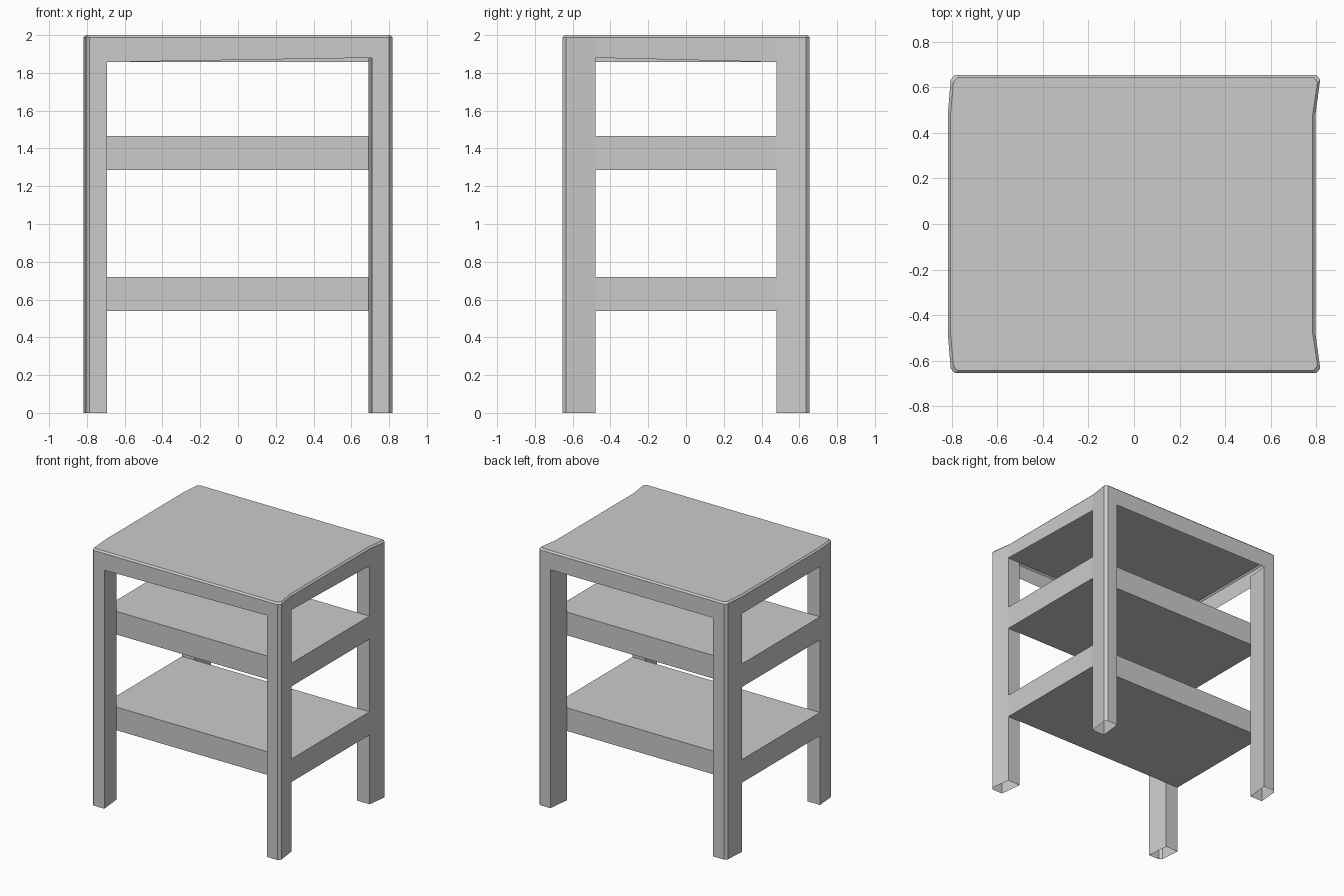
import bpy

if "Cube" in bpy.data.objects:
    bpy.data.objects.remove(bpy.data.objects["Cube"])

# Leg cross-sections at the front corners (slightly skewed, chamfered outside)
LEFT = [(-.818, -.48), (-.805, -.635), (-.787, -.655), (-.693, -.655), (-.71, -.48)]
RIGHT = [(.71, -.655), (.80, -.655), (.818, -.635), (.797, -.48), (.69, -.48)]
RAIL_Z = 1.857


def make(name, verts, faces):
    mesh = bpy.data.meshes.new(name)
    mesh.from_pydata(verts, [], faces)
    mesh.update()
    ob = bpy.data.objects.new(name, mesh)
    bpy.context.collection.objects.link(ob)
    return ob


def loft(name, rings, cap_bottom=False, cap_top=False):
    """Join stacked rings of equal length with quads."""
    n = len(rings[0])
    verts = [v for r in rings for v in r]
    faces = [(k * n + i, k * n + (i + 1) % n, (k + 1) * n + (i + 1) % n, (k + 1) * n + i)
             for k in range(len(rings) - 1) for i in range(n)]
    if cap_bottom:
        faces.append(tuple(reversed(range(n))))
    if cap_top:
        faces.append(tuple(range(len(verts) - n, len(verts))))
    return make(name, verts, faces)


def flip(pts):
    return [(x, -y) for x, y in reversed(pts)]


def rail_z(x, y):
    return 1.88 if x > 0 and y < 0 else RAIL_Z


# Four hollow, open-bottomed legs
legs = {"front_left_leg": LEFT, "front_right_leg": RIGHT,
        "back_left_leg": flip(LEFT), "back_right_leg": flip(RIGHT)}
for name, pts in legs.items():
    loft(name, [[(x, y, 0) for x, y in pts],
                [(x, y, rail_z(x, y)) for x, y in pts]])

# Table top: open shell with apron and a narrow top chamfer
front = LEFT[:4] + RIGHT[:4]
outline = front + flip(front)
C = .012


def inset(p):
    return p - C if p > 0 else p + C


loft("table_top", [[(x, y, rail_z(x, y)) for x, y in outline],
                   [(x, y, 2 - C) for x, y in outline],
                   [(inset(x), inset(y) if abs(y) > .5 else y, 2) for x, y in outline]],
     cap_top=True)

# Two thick shelves between the legs
shelf = [(-.818, -.48), (.797, -.48), (.797, .48), (-.818, .48)]
for name, low in (("lower_shelf", .54), ("upper_shelf", 1.285)):
    loft(name, [[(x, y, low) for x, y in shelf],
                [(x, y, low + .18) for x, y in shelf]], True, True)
